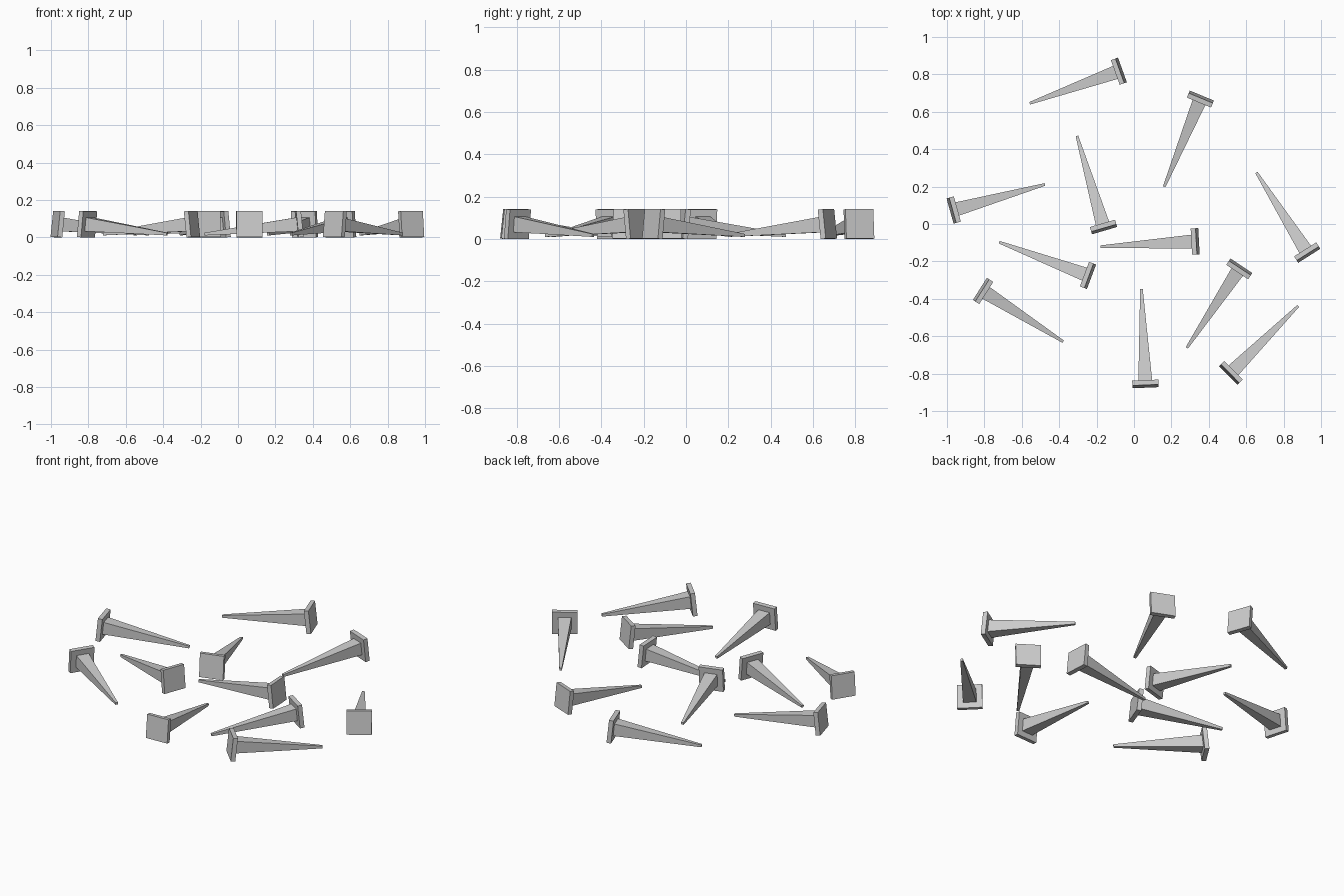
import bpy, bmesh
from math import atan2, cos, sin
from mathutils import Matrix, Vector

if "Cube" in bpy.data.objects:
    bpy.data.objects.remove(bpy.data.objects["Cube"])

LENGTH = 0.522      # tip to outer face of head
HEAD = 0.14         # square head side
THICK = 0.026       # head plate thickness
BASE, TIP = 0.074, 0.014   # shaft widths
TILT = 0.105        # head end rests higher than the tip

# plan positions: head centre x, y, tip x, y
NAILS = [
    (-.081, .817, -.556, .646), (.355, .668, .163, .203),
    (-.163, -.016, -.304, .467), (-.964, .075, -.478, .211),
    (.327, -.093, -.174, -.121), (.926, -.153, .658, .270),
    (-.246, -.275, -.724, -.096), (-.807, -.358, -.382, -.627),
    (.061, -.855, .040, -.352), (.563, -.240, .286, -.657),
    (.518, -.796, .873, -.443),
]


def prism(bm, x0, w0, x1, w1):
    """Square section from width w0 at x0 to width w1 at x1."""
    rings = [[bm.verts.new((x, a * w / 2, b * w / 2))
              for a, b in ((-1, -1), (1, -1), (1, 1), (-1, 1))]
             for x, w in ((x0, w0), (x1, w1))]
    for i in range(4):
        j = (i + 1) % 4
        bm.faces.new((rings[0][i], rings[0][j], rings[1][j], rings[1][i]))
    bm.faces.new(rings[0])
    bm.faces.new(rings[1])


# shared nail mesh, origin at the middle of the head, tip towards -x
bm = bmesh.new()
prism(bm, -THICK / 2, HEAD, THICK / 2, HEAD)
prism(bm, THICK / 2 - LENGTH, TIP, -THICK / 2, BASE)
bmesh.ops.recalc_face_normals(bm, faces=bm.faces)
mesh = bpy.data.meshes.new("nail")
bm.to_mesh(mesh)
bm.free()

# scattered nails, each resting on its head edge
height = HEAD / 2 * cos(TILT) + THICK / 2 * sin(TILT)
for n, (hx, hy, tx, ty) in enumerate(NAILS, 1):
    ob = bpy.data.objects.new(f"nail_{n:02d}", mesh)
    bpy.context.collection.objects.link(ob)
    ob.matrix_world = (Matrix.Translation(Vector((hx, hy, height)))
                       @ Matrix.Rotation(atan2(hy - ty, hx - tx), 4, 'Z')
                       @ Matrix.Rotation(-TILT, 4, 'Y'))
